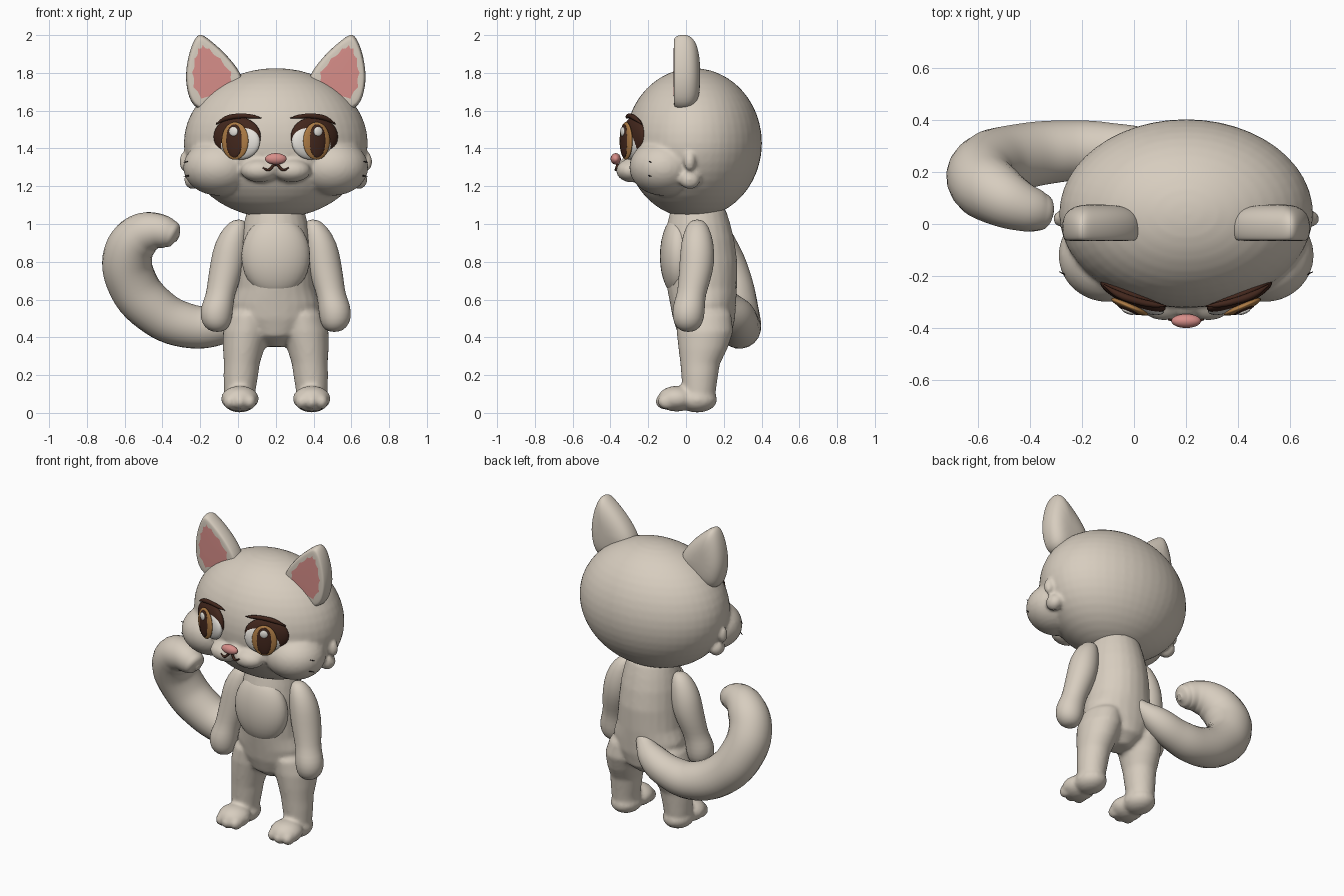
import bpy, bmesh, math
from mathutils import Matrix, Vector

cube = bpy.data.objects.get("Cube")
if cube:
    bpy.data.objects.remove(cube, do_unlink=True)

MID = 0.2  # body centre line; the tail fills the other side


def material(name, r, g, b):
    m = bpy.data.materials.new(name)
    m.use_nodes = True
    m.diffuse_color = (r, g, b, 1)
    node = next(n for n in m.node_tree.nodes if n.type == 'BSDF_PRINCIPLED')
    node.inputs["Base Color"].default_value = (r, g, b, 1)
    node.inputs["Roughness"].default_value = 0.7
    return m


FUR = material("cream fur", 0.68, 0.61, 0.52)
PINK = material("pink skin", 0.68, 0.27, 0.25)
BROWN = material("dark brown", 0.055, 0.02, 0.012)
AMBER = material("amber iris", 0.42, 0.2, 0.06)
WHITE = material("eye white", 0.8, 0.77, 0.72)
BLACK = material("whisker black", 0.015, 0.01, 0.01)


def ball(bm, centre, radii, yaw=0.0, seg=32):
    mat = Matrix.Translation(centre) @ Matrix.Rotation(yaw, 4, 'Z') @ Matrix.Diagonal((*radii, 1))
    bmesh.ops.create_uvsphere(bm, u_segments=seg, v_segments=seg // 2, radius=1, matrix=mat)


def loft(bm, sections, seg=24):
    """Closed skin over level ellipses: (z, x, half width, front y, back y)."""
    rings = []
    for z, x, rx, y0, y1 in sections:
        ring = []
        for i in range(seg):
            a = math.tau * i / seg
            ring.append(bm.verts.new((x + rx * math.cos(a), (y0 + y1) / 2 + (y1 - y0) / 2 * math.sin(a), z)))
        rings.append(ring)
    bridge(bm, rings)


def bridge(bm, rings):
    n = len(rings[0])
    for a, b in zip(rings, rings[1:]):
        for i in range(n):
            j = (i + 1) % n
            bm.faces.new((a[i], a[j], b[j], b[i]))
    caps = [bm.faces.new(rings[0]), bm.faces.new(rings[-1])]
    bmesh.ops.recalc_face_normals(bm, faces=bm.faces[:])
    return caps


def finish(name, bm, *mats, voxel=0, smooth=0, subsurf=0):
    mesh = bpy.data.meshes.new(name)
    for f in bm.faces:
        f.smooth = True
    bm.to_mesh(mesh)
    bm.free()
    ob = bpy.data.objects.new(name, mesh)
    bpy.context.collection.objects.link(ob)
    for m in mats:
        mesh.materials.append(m)
    if voxel:
        r = ob.modifiers.new("fuse", 'REMESH')
        r.mode, r.voxel_size, r.use_smooth_shade = 'VOXEL', voxel, True
    if smooth:
        s = ob.modifiers.new("soften", 'SMOOTH')
        s.factor, s.iterations = 0.5, smooth
    if subsurf:
        s = ob.modifiers.new("round", 'SUBSURF')
        s.levels = s.render_levels = subsurf
    return ob


def ellipsoid(name, mat, centre, radii, yaw=0.0):
    bm = bmesh.new()
    ball(bm, centre, radii, yaw)
    return finish(name, bm, mat)


def tube(name, mat, points, depth, res=6, steps=8):
    """Bezier tube through (x, y, z, radius) points."""
    cu = bpy.data.curves.new(name, 'CURVE')
    cu.dimensions = '3D'
    cu.bevel_depth, cu.bevel_resolution, cu.resolution_u = depth, res, steps
    cu.use_fill_caps = True
    sp = cu.splines.new('BEZIER')
    sp.radius_interpolation = 'CARDINAL'
    sp.bezier_points.add(len(points) - 1)
    for bp, (x, y, z, r) in zip(sp.bezier_points, points):
        bp.co, bp.radius = (x, y, z), r
        bp.handle_left_type = bp.handle_right_type = 'AUTO'
    cu.materials.append(mat)
    ob = bpy.data.objects.new(name, cu)
    bpy.context.collection.objects.link(ob)
    return ob


# Head: skull, cheeks and muzzle fused together
bm = bmesh.new()
ball(bm, (MID, 0.04, 1.428), (0.487, 0.362, 0.397), seg=48)
for s in (-1, 1):
    ball(bm, (MID + s * 0.3, -0.12, 1.3), (0.19, 0.18, 0.15))
    ball(bm, (MID + s * 0.085, -0.29, 1.283), (0.1, 0.08, 0.062))
    ball(bm, (MID + s * 0.485, 0.02, 1.33), (0.025, 0.03, 0.05))
    ball(bm, (MID + s * 0.44, 0.02, 1.235), (0.045, 0.055, 0.05))
ball(bm, (MID, -0.28, 1.31), (0.07, 0.08, 0.05))
finish("head", bm, FUR, voxel=0.012, smooth=4)

# Body: torso, legs and feet fused together
bm = bmesh.new()
loft(bm, [(z, MID, rx, y0, y1) for z, rx, y0, y1 in (
    (0.35, 0.05, 0.04, 0.17), (0.41, 0.15, -0.04, 0.24), (0.5, 0.225, -0.07, 0.26),
    (0.58, 0.232, -0.085, 0.265), (0.66, 0.205, -0.1, 0.27), (0.8, 0.195, -0.12, 0.272),
    (0.92, 0.185, -0.115, 0.255), (1.0, 0.17, -0.1, 0.235), (1.08, 0.15, -0.08, 0.21))])
for s in (-1, 1):
    x = MID + s * 0.19
    loft(bm, [(z, MID + s * dx, rx, y0, y1) for z, dx, rx, y0, y1 in (
        (0.05, 0.19, 0.08, -0.02, 0.15), (0.13, 0.19, 0.085, -0.02, 0.16), (0.2, 0.185, 0.092, -0.025, 0.17),
        (0.26, 0.18, 0.095, -0.03, 0.18), (0.34, 0.17, 0.11, -0.04, 0.22), (0.43, 0.155, 0.125, -0.05, 0.25),
        (0.52, 0.14, 0.11, -0.05, 0.24), (0.58, 0.12, 0.07, 0, 0.2))])
    ball(bm, (x, 0.06, 0.07), (0.092, 0.105, 0.068))
    ball(bm, (x, -0.05, 0.075), (0.1, 0.1, 0.068))
    for t in (-1, 0, 1):
        ball(bm, (x + t * 0.052, -0.1 - 0.012 * (t == 0), 0.06), (0.036, 0.05, 0.042))
finish("body", bm, FUR, voxel=0.012, smooth=5)
ellipsoid("belly_patch", FUR, (MID, -0.04, 0.83), (0.182, 0.098, 0.215))

for s, side in ((-1, "right"), (1, "left")):
    # Arm with rounded paw
    bm = bmesh.new()
    loft(bm, [(z, MID + s * dx, r, cy - r, cy + r) for z, dx, r, cy in (
        (1.025, 0.195, 0.025, 0.06), (0.99, 0.21, 0.062, 0.06), (0.9, 0.238, 0.088, 0.06),
        (0.8, 0.252, 0.094, 0.06), (0.7, 0.275, 0.086, 0.045), (0.625, 0.293, 0.076, 0.028),
        (0.57, 0.31, 0.086, 0.015), (0.5, 0.316, 0.086, 0.012), (0.45, 0.312, 0.064, 0.012),
        (0.428, 0.31, 0.025, 0.012))])
    finish(side + "_arm", bm, FUR, subsurf=1)

    # Ear: outline swept from a flat pink front to a rounded back
    outline = [(0.43, 1.59), (0.472, 1.7), (0.48, 1.8), (0.46, 1.91), (0.43, 1.985), (0.402, 2.012),
               (0.36, 1.985), (0.27, 1.91), (0.18, 1.8), (0.16, 1.72), (0.28, 1.61)]
    bm = bmesh.new()
    rings = []
    for y, k in ((-0.066, 0.87), (-0.06, 0.94), (-0.03, 1), (0.02, 0.99), (0.058, 0.8), (0.076, 0.4)):
        rings.append([bm.verts.new((MID + s * (0.35 + (px - 0.35) * k), y, 1.77 + (pz - 1.77) * k))
                      for px, pz in outline])
    bridge(bm, rings)[0].material_index = 1
    finish(side + "_ear", bm, FUR, PINK, subsurf=2)

    # Eye: stacked shallow domes turned outward
    yaw = s * math.radians(23)
    turn = Matrix.Rotation(yaw, 3, 'Z')

    def dome(part, mat, out, depth, z, radii):
        c = Vector((MID + s * 0.2, -0.285, z)) + turn @ Vector((s * out, -depth, 0))
        ellipsoid(side + part, mat, c, (radii[0], radii[1], radii[2]), yaw)

    dome("_eyelid", BROWN, 0.008, -0.008, 1.462, (0.135, 0.04, 0.105))
    dome("_eye_white", WHITE, -0.012, 0.004, 1.435, (0.115, 0.036, 0.095))
    dome("_iris", AMBER, 0.002, 0.036, 1.44, (0.077, 0.018, 0.1))
    dome("_pupil", BROWN, 0.002, 0.047, 1.44, (0.047, 0.012, 0.088))
    dome("_eye_glint", WHITE, 0.002, 0.056, 1.49, (0.025, 0.009, 0.025))
    tube(side + "_eyebrow", BROWN, [(MID + s * dx, y, z, r) for dx, y, z, r in (
        (0.315, -0.235, 1.53, 0.3), (0.26, -0.27, 1.56, 1), (0.19, -0.295, 1.572, 1),
        (0.12, -0.31, 1.568, 0.8), (0.075, -0.315, 1.56, 0.2))], 0.013, 3)

    # Whiskers
    for i, z in enumerate((1.33, 1.255)):
        tube(f"{side}_whisker_{i + 1}", BLACK, [(MID + s * 0.4, -0.215, z, 1),
             (MID + s * 0.45, -0.2, z + 0.002, 1), (MID + s * 0.487, -0.183, z - 0.003, 0.4)], 0.004, 2)

# Nose and mouth
ellipsoid("nose", PINK, (MID, -0.372, 1.345), (0.057, 0.027, 0.03))
tube("mouth", BROWN, [(MID + dx, y, z, r) for dx, y, z, r in (
    (-0.068, -0.366, 1.298, 0.5), (-0.04, -0.371, 1.286, 1), (0, -0.362, 1.315, 1),
    (0.04, -0.371, 1.286, 1), (0.068, -0.366, 1.298, 0.5))], 0.007, 3)

# Tail: sweeps sideways, then curls up and forward
tube("tail", FUR, [
    (0.17, 0.22, 0.62, 0.04), (0.06, 0.27, 0.53, 0.085), (-0.1, 0.285, 0.465, 0.105),
    (-0.27, 0.28, 0.462, 0.118), (-0.45, 0.255, 0.55, 0.128), (-0.565, 0.215, 0.7, 0.133),
    (-0.582, 0.16, 0.84, 0.13), (-0.52, 0.11, 0.935, 0.118), (-0.44, 0.07, 0.963, 0.098),
    (-0.37, 0.05, 0.95, 0.08), (-0.335, 0.045, 0.935, 0.06), (-0.318, 0.042, 0.926, 0.02)], 1.0, 8, 6)
